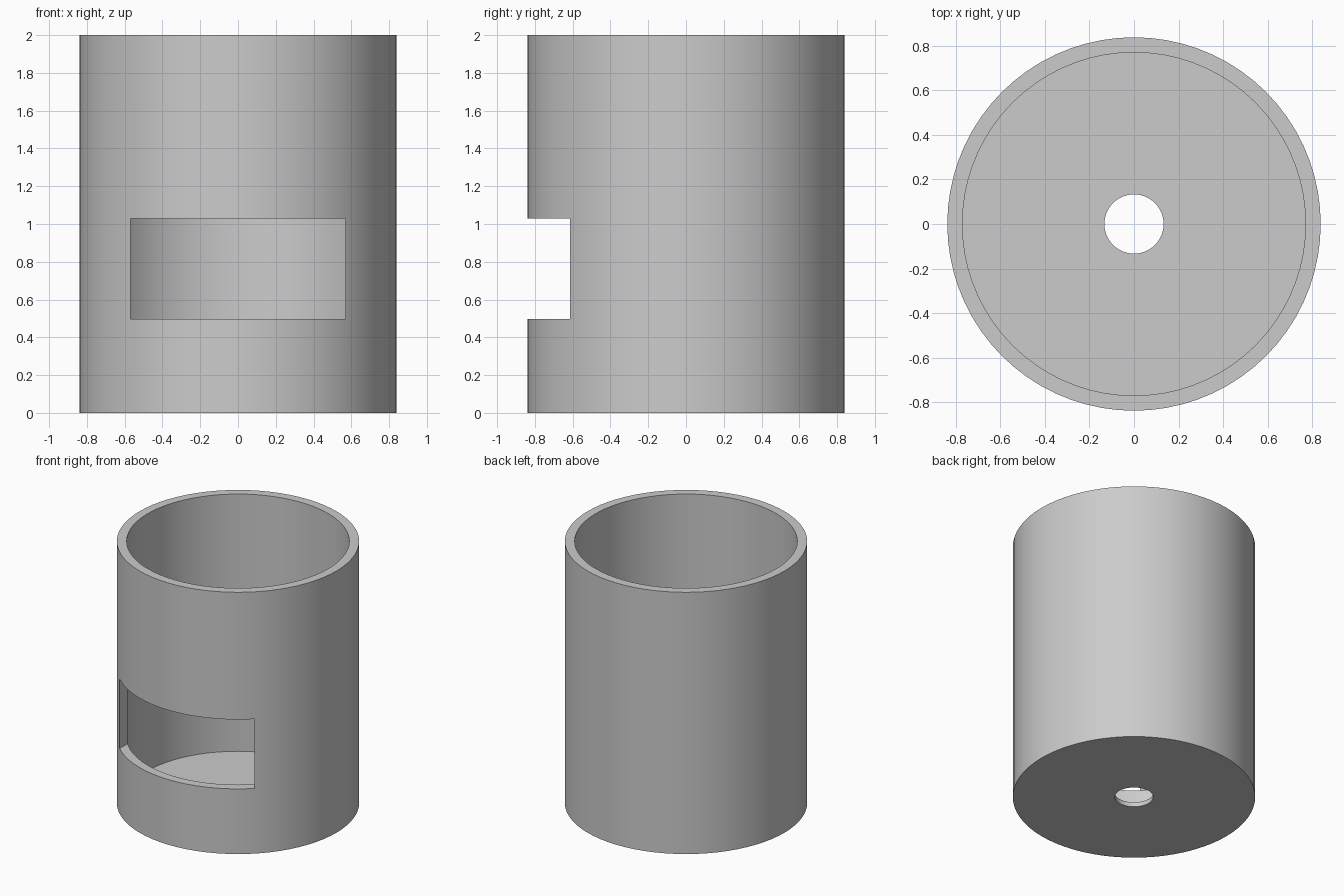
import bpy
import bmesh
from math import radians, cos, sin, tau

cube = bpy.data.objects.get("Cube")
if cube:
    bpy.data.objects.remove(cube, do_unlink=True)

SEGMENTS = 72
HEIGHT = 2.0
OUTER, INNER, HOLE = 0.839, 0.771, 0.133
FLOOR = 0.035
WINDOW_HALF, WINDOW_LOW, WINDOW_HIGH = 0.57, 0.498, 1.028

# Plain grey material
grey = bpy.data.materials.new("plain grey")
grey.use_nodes = True
colour = (0.6, 0.6, 0.6, 1.0)
grey.diffuse_color = colour
grey.node_tree.nodes["Principled BSDF"].inputs["Base Color"].default_value = colour


def lathe(name, profile):
    """Turn a closed (radius, height) profile around z."""
    bm = bmesh.new()
    rings = []
    for i in range(SEGMENTS):
        a = tau * i / SEGMENTS
        rings.append([bm.verts.new((r * cos(a), r * sin(a), z)) for r, z in profile])
    count = len(profile)
    for i, ring in enumerate(rings):
        following = rings[(i + 1) % SEGMENTS]
        for j in range(count):
            k = (j + 1) % count
            bm.faces.new((ring[j], following[j], following[k], ring[k]))
    bmesh.ops.recalc_face_normals(bm, faces=bm.faces)
    mesh = bpy.data.meshes.new(name)
    bm.to_mesh(mesh)
    bm.free()
    mesh.materials.append(grey)
    obj = bpy.data.objects.new(name, mesh)
    bpy.context.collection.objects.link(obj)
    return obj


# Cup: wall, thin floor and round drain hole in one turned profile
cup = lathe("cup_body", [
    (HOLE, 0), (OUTER, 0), (OUTER, HEIGHT),
    (INNER, HEIGHT), (INNER, FLOOR), (HOLE, FLOOR),
])

# Straight-sided window cut through the front wall
bpy.ops.mesh.primitive_cube_add(
    size=1, location=(0, -OUTER + 0.2, (WINDOW_LOW + WINDOW_HIGH) / 2))
cutter = bpy.context.object
cutter.name = "window_cutter"
cutter.scale = (2 * WINDOW_HALF, 1.0, WINDOW_HIGH - WINDOW_LOW)
cutter.data.materials.append(grey)
cutter.hide_render = True

cut = cup.modifiers.new("window", 'BOOLEAN')
cut.operation = 'DIFFERENCE'
cut.solver = 'EXACT'
cut.object = cutter

bpy.ops.object.select_all(action='DESELECT')
cup.select_set(True)
bpy.context.view_layer.objects.active = cup
bpy.ops.object.modifier_apply(modifier=cut.name)
bpy.data.objects.remove(cutter, do_unlink=True)

# Smooth round walls with crisp rims
bpy.ops.object.shade_smooth_by_angle(angle=radians(30))
